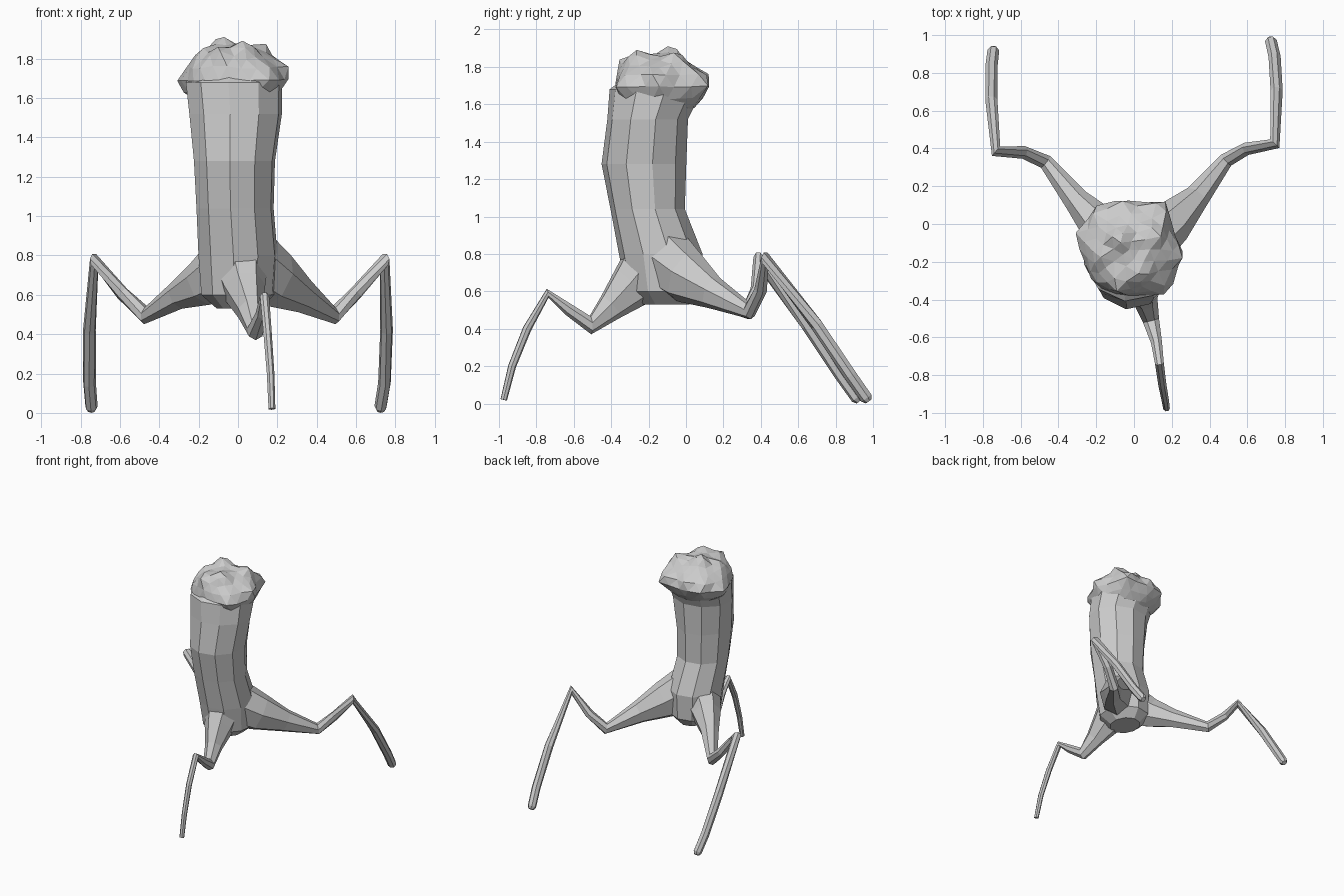
import bpy, bmesh, math
from mathutils import Vector

if "Cube" in bpy.data.objects:
    bpy.data.objects.remove(bpy.data.objects["Cube"])


def make_object(name, bm):
    bmesh.ops.recalc_face_normals(bm, faces=bm.faces)
    mesh = bpy.data.meshes.new(name)
    bm.to_mesh(mesh)
    bm.free()
    ob = bpy.data.objects.new(name, mesh)
    bpy.context.collection.objects.link(ob)
    return ob


def loft(name, rings):
    bm = bmesh.new()
    loops = [[bm.verts.new(p) for p in ring] for ring in rings]
    n = len(loops[0])
    for a, b in zip(loops, loops[1:]):
        for i in range(n):
            j = (i + 1) % n
            bm.faces.new((a[i], a[j], b[j], b[i]))
    bm.faces.new(loops[0])
    bm.faces.new(loops[-1])
    return make_object(name, bm)


def ring(center, u, v, ru, rv, n):
    return [center + u * ru * math.cos(math.tau * i / n + 0.2)
            + v * rv * math.sin(math.tau * i / n + 0.2) for i in range(n)]


def leg(name, stations, sides=7):
    # each station: x, y, z, horizontal radius, vertical radius
    pts = [Vector(s[:3]) for s in stations]
    rings = []
    for i, s in enumerate(stations):
        t = Vector()
        if i > 0:
            t += (pts[i] - pts[i - 1]).normalized()
        if i < len(pts) - 1:
            t += (pts[i + 1] - pts[i]).normalized()
        t.normalize()
        side = t.cross(Vector((0, 0, 1))).normalized()
        rings.append(ring(pts[i], side, side.cross(t), s[3], s[4], sides))
    return loft(name, rings)


# Leaning trunk: z, centre x, centre y, radius x, radius y
trunk = [(0.53, 0, -0.11, 0.11, 0.13), (0.60, 0, -0.12, 0.19, 0.20),
         (0.80, 0, -0.135, 0.205, 0.225), (1.04, -0.015, -0.205, 0.2, 0.2),
         (1.28, -0.018, -0.225, 0.21, 0.228), (1.52, -0.012, -0.205, 0.24, 0.217),
         (1.68, -0.02, -0.16, 0.25, 0.25), (1.74, -0.02, -0.15, 0.18, 0.18)]
X, Y = Vector((1, 0, 0)), Vector((0, 1, 0))
body = loft("creature_body", [ring(Vector((x, y, z)), X, Y, rx, ry, 10)
                              for z, x, y, rx, ry in trunk])

# Knobbly head: faceted ball pulled out to a handful of lumps
C = Vector((-0.02, -0.14, 1.69))
size = Vector((0.245, 0.24, 0.17))
lumps = [Vector(p) - C for p in (
    (-.31, -.05, 1.68), (-.22, .09, 1.72), (-.08, .135, 1.74), (.17, .125, 1.73),
    (.265, -.17, 1.75), (.19, -.36, 1.70), (-.21, -.31, 1.73), (-.09, -.07, 1.92),
    (.04, -.28, 1.89), (.14, -.04, 1.88), (-.19, -.17, 1.85), (-.09, -.34, 1.86))]


def surface(d):
    k = math.sqrt(sum((d[i] / size[i]) ** 2 for i in range(3)))
    return d / k


bm = bmesh.new()
bmesh.ops.create_icosphere(bm, subdivisions=3, radius=1)
for v in bm.verts:
    d = v.co.normalized()
    p = surface(d)
    best = Vector()
    for lump in lumps:
        ld = lump.normalized()
        pull = (lump - surface(ld)) * math.exp(-(d.angle(ld) / 0.33) ** 2)
        if pull.length > best.length:
            best = pull
    v.co = C + p + best
head = make_object("head", bm)

# Three jointed legs that flare into the trunk
legs = [
    leg("right_leg", [(.05, -.12, .78, .15, .18), (.19, 0, .68, .12, .15),
                      (.33, .14, .595, .07, .09), (.49, .34, .495, .04, .045),
                      (.60, .40, .61, .035, .035), (.745, .425, .775, .034, .036),
                      (.755, .70, .42, .033, .035), (.745, .88, .15, .033, .035),
                      (.725, .965, .03, .032, .034), (.725, .978, .012, .02, .02)]),
    leg("left_leg", [(-.05, -.12, .74, .15, .17), (-.18, -.01, .66, .11, .12),
                     (-.30, .12, .60, .07, .075), (-.47, .33, .495, .04, .045),
                     (-.59, .38, .61, .035, .035), (-.73, .385, .775, .034, .036),
                     (-.755, .65, .42, .033, .035), (-.755, .83, .15, .033, .035),
                     (-.745, .915, .03, .032, .034), (-.745, .928, .012, .02, .02)]),
    leg("front_leg", [(.01, -.17, .76, .15, .18), (.03, -.29, .63, .11, .13),
                      (.06, -.40, .52, .065, .08), (.09, -.51, .42, .045, .05),
                      (.12, -.63, .505, .03, .033), (.135, -.74, .59, .024, .025),
                      (.15, -.85, .40, .022, .024), (.165, -.93, .20, .02, .022),
                      (.172, -.975, .02, .018, .018)]),
]

# Fuse everything into one skin
bpy.context.view_layer.objects.active = body
for part in [head] + legs:
    mod = body.modifiers.new("fuse", 'BOOLEAN')
    mod.operation = 'UNION'
    mod.solver = 'EXACT'
    mod.object = part
    bpy.ops.object.modifier_apply(modifier=mod.name)
    bpy.data.objects.remove(part, do_unlink=True)
